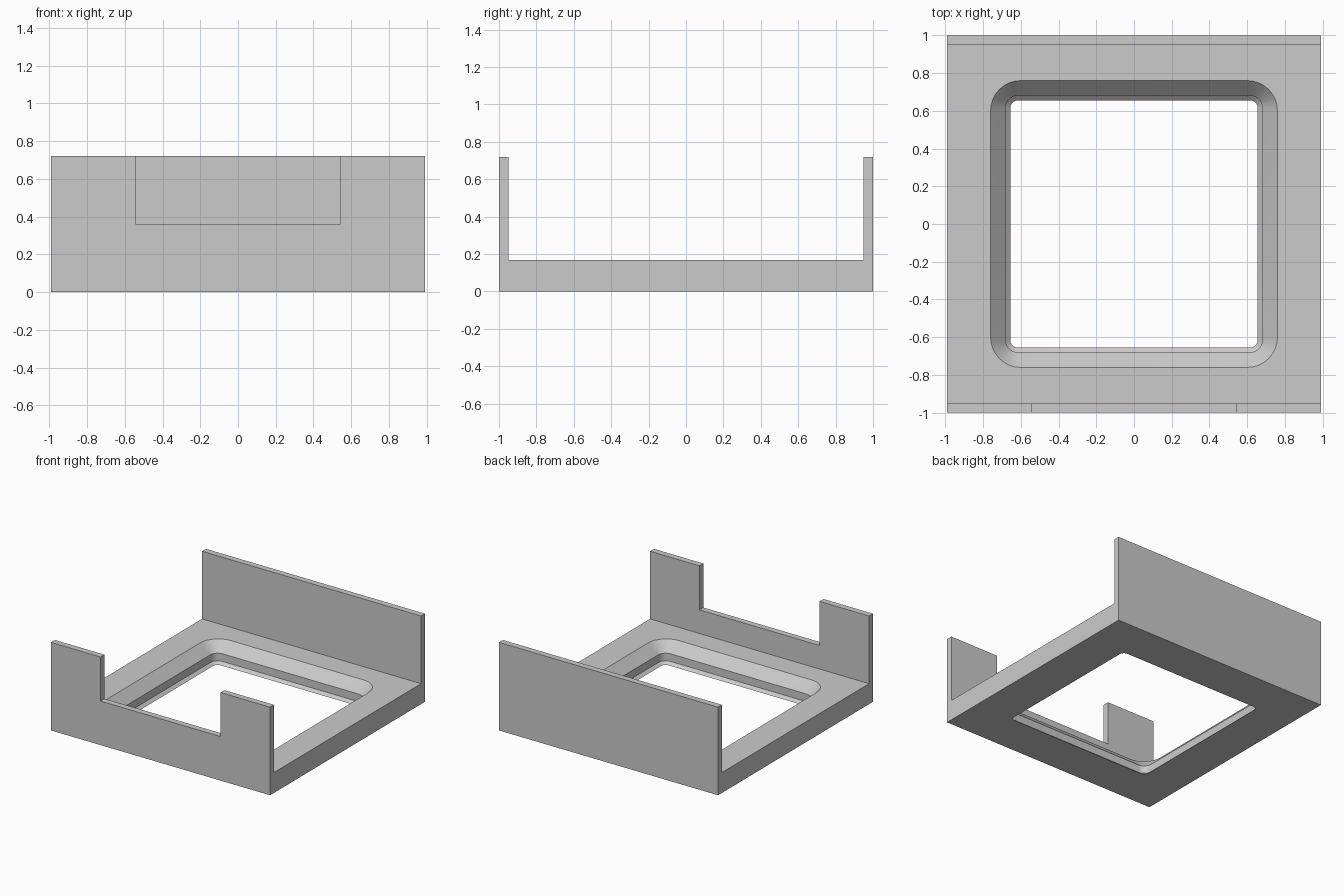
import bpy, bmesh, math

if "Cube" in bpy.data.objects:
    bpy.data.objects.remove(bpy.data.objects["Cube"])

grey = bpy.data.materials.new("light_grey")
grey.diffuse_color = (0.6, 0.6, 0.6, 1)
grey.use_nodes = True
grey.node_tree.nodes["Principled BSDF"].inputs["Base Color"].default_value = grey.diffuse_color


def loft(name, rings):
    """Closed solid through a list of equal-length vertex rings."""
    bm = bmesh.new()
    loops = [[bm.verts.new(p) for p in r] for r in rings]
    n = len(loops[0])
    for a, b in zip(loops, loops[1:]):
        for i in range(n):
            j = (i + 1) % n
            bm.faces.new((a[i], a[j], b[j], b[i]))
    bm.faces.new(loops[0])
    bm.faces.new(loops[-1])
    bmesh.ops.recalc_face_normals(bm, faces=bm.faces)
    me = bpy.data.meshes.new(name)
    bm.to_mesh(me)
    bm.free()
    me.materials.append(grey)
    ob = bpy.data.objects.new(name, me)
    bpy.context.collection.objects.link(ob)
    return ob


def rounded_square(half, radius, z, steps=8):
    pts = []
    for k, (sx, sy) in enumerate([(1, 1), (-1, 1), (-1, -1), (1, -1)]):
        for s in range(steps + 1):
            a = (k + s / steps) * math.pi / 2
            pts.append((sx * (half - radius) + radius * math.cos(a),
                        sy * (half - radius) + radius * math.sin(a), z))
    return pts


def cut(body, cutter):
    cutter.hide_render = True
    mod = body.modifiers.new("cut", 'BOOLEAN')
    mod.operation = 'DIFFERENCE'
    mod.solver = 'EXACT'
    mod.object = cutter
    bpy.context.view_layer.objects.active = body
    bpy.ops.object.modifier_apply(modifier=mod.name)
    bpy.data.objects.remove(cutter, do_unlink=True)


# Base plate with front and back walls: U profile extruded along x
W, H, FLOOR, IN = 0.99, 0.72, 0.167, 0.95
profile = [(-1, 0), (1, 0), (1, H), (IN, H), (IN, FLOOR), (-IN, FLOOR), (-IN, H), (-1, H)]
tray = loft("tray_body", [[(x, y, z) for y, z in profile] for x in (-W, W)])

# Wide notch in the front wall
notch = [(-0.543, 0.36), (0.543, 0.36), (0.543, 0.9), (-0.543, 0.9)]
cut(tray, loft("notch_cutter", [[(x, y, z) for x, z in notch] for y in (-1.1, -0.9)]))

# Stepped funnel opening through the base
steps = [(0.655, 0.04, -0.1), (0.655, 0.04, 0.0), (0.68, 0.065, 0.022),
         (0.68, 0.065, 0.085), (0.76, 0.16, FLOOR), (0.76, 0.16, 0.3)]
cut(tray, loft("opening_cutter", [rounded_square(*s) for s in steps]))

# Smooth rounded corners, sharp edges elsewhere
bpy.ops.object.select_all(action='DESELECT')
tray.select_set(True)
bpy.context.view_layer.objects.active = tray
bpy.ops.object.shade_smooth_by_angle(angle=math.radians(25))
